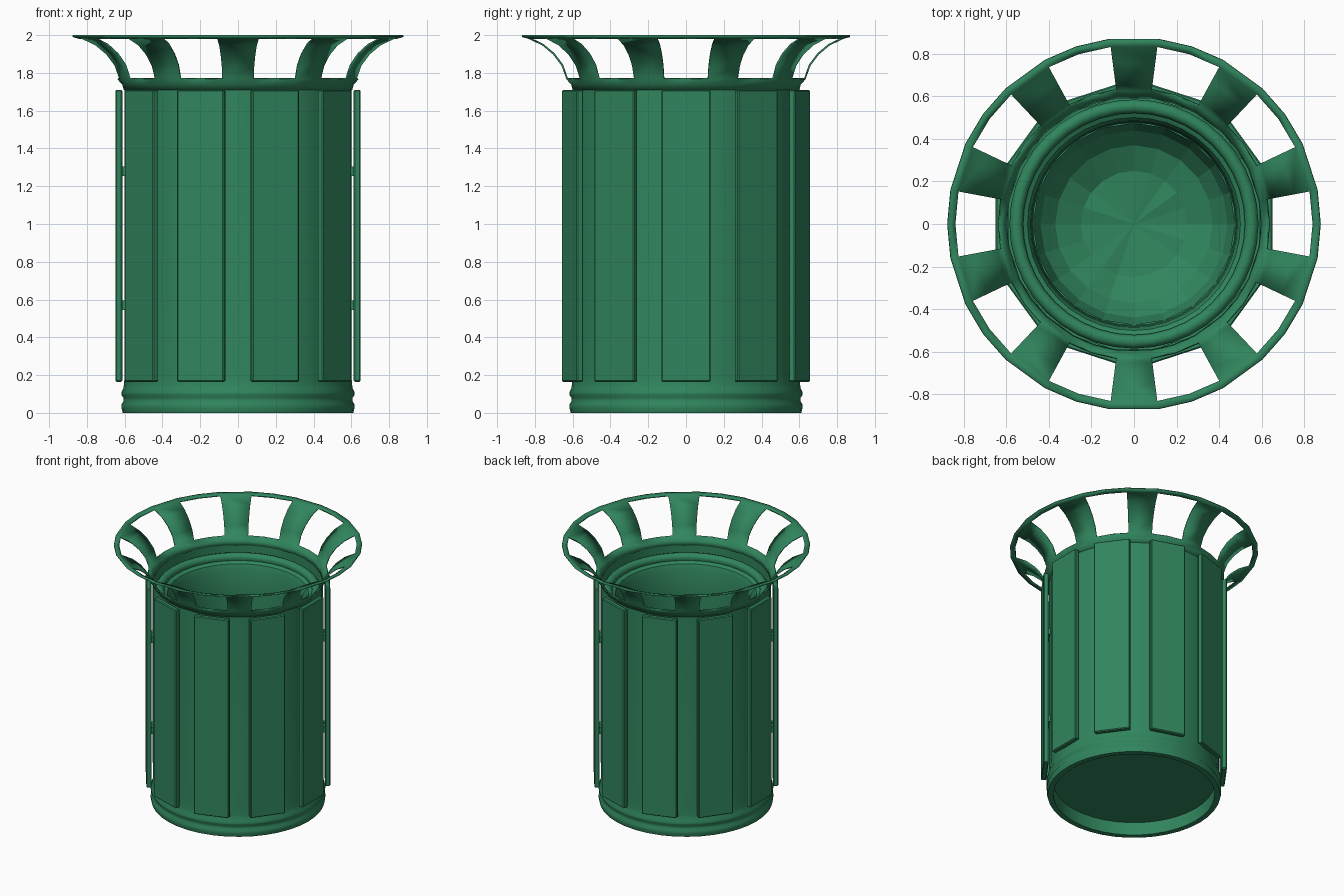
import bpy, bmesh, math, random
from mathutils import Matrix

if "Cube" in bpy.data.objects:
    bpy.data.objects.remove(bpy.data.objects["Cube"])

random.seed(4)
green = bpy.data.materials.new("green_paint")
green.diffuse_color = (0.03, 0.235, 0.11, 1)
green.use_nodes = True
green.node_tree.nodes["Principled BSDF"].inputs["Base Color"].default_value = green.diffuse_color


def finish(bm, name, smooth=True):
    bmesh.ops.recalc_face_normals(bm, faces=bm.faces[:])
    mesh = bpy.data.meshes.new(name)
    bm.to_mesh(mesh)
    bm.free()
    ob = bpy.data.objects.new(name, mesh)
    bpy.context.collection.objects.link(ob)
    mesh.materials.append(green)
    if smooth:
        bpy.ops.object.select_all(action='DESELECT')
        ob.select_set(True)
        bpy.context.view_layer.objects.active = ob
        bpy.ops.object.shade_smooth_by_angle(angle=math.radians(35))
    return ob


def lathe(name, profile, angles, keep=lambda row, col: True, smooth=True, jitter=0):
    """Revolve (radius, z) points through the given angles; keep() can leave openings."""
    bm = bmesh.new()
    rows = []
    for i, (r, z) in enumerate(profile):
        if r == 0:
            rows.append([bm.verts.new((0, 0, z))] * len(angles))
            continue
        amount = jitter if i else 0
        rows.append([bm.verts.new((r * math.cos(a), r * math.sin(a),
                                   z + random.uniform(-amount, amount))) for a in angles])
    n = len(angles)
    for i in range(len(rows) - 1):
        for j in range(n):
            if keep(i, j):
                k = (j + 1) % n
                quad = [rows[i][j], rows[i][k], rows[i + 1][k], rows[i + 1][j]]
                bm.faces.new(list(dict.fromkeys(quad)))
    loose = [v for v in bm.verts if not v.link_faces]
    bmesh.ops.delete(bm, geom=loose, context='VERTS')
    return finish(bm, name, smooth)


def blocks(name, size, centres, bevel=0):
    """Boxes repeated ten times around the axis."""
    bm = bmesh.new()
    for k in range(10):
        turn = Matrix.Rotation(math.radians(36 * k), 4, 'Z')
        for c in centres:
            bmesh.ops.create_cube(bm, size=1,
                matrix=turn @ Matrix.Translation(c) @ Matrix.Diagonal((*size, 1)))
    ob = finish(bm, name, False)
    if bevel:
        mod = ob.modifiers.new("soft_edge", 'BEVEL')
        mod.width, mod.segments = bevel, 1
    return ob


round40 = [2 * math.pi * i / 40 for i in range(40)]
# three columns per rib: both rib edges and the middle of the opening
rib_angles = [math.radians(18 + 36 * k + d) for k in range(10) for d in (-7.5, 7.5, 18)]

# flared crown: solid collar, ten curved ribs, thin outer rim
crown = lathe("flared_crown",
              [(0.600, 1.71), (0.608, 1.74), (0.635, 1.77), (0.66, 1.84),
               (0.705, 1.90), (0.765, 1.95), (0.84, 1.985), (0.876, 1.995)],
              rib_angles, keep=lambda row, col: row < 2 or row == 6 or col % 3 == 0)
solid = crown.modifiers.new("thickness", 'SOLIDIFY')
solid.thickness, solid.offset = 0.01, 0

# outer wall: two ridges at the foot, then straight up to the collar
lathe("outer_wall",
      [(0.57, 0.10), (0.57, 0), (0.61, 0), (0.617, 0.025), (0.617, 0.045), (0.607, 0.06),
       (0.607, 0.08), (0.617, 0.095), (0.617, 0.11), (0.607, 0.13), (0.603, 0.16),
       (0.600, 0.20), (0.600, 1.71)], round40)
lathe("base_floor", [(0.575, 0.10), (0, 0.10)], round40)

# flat vertical slats and the small brackets hidden behind them
blocks("slats", (0.037, 0.26, 1.545), [(0.631, 0, 0.937)], bevel=0.006)
blocks("slat_brackets", (0.03, 0.10, 0.05), [(0.602, 0, z) for z in (0.57, 1.28)])

# inner bin: rolled lip and inner wall
lip = [(0.553 + 0.032 * math.cos(a), 1.64 + 0.032 * math.sin(a))
       for a in [math.radians(d) for d in range(-60, 211, 30)]]
lathe("inner_bin", lip + [(0.50, 1.61), (0.485, 1.57), (0.48, 1.40), (0.475, 0.45)], round40)

# crumpled rounded bottom inside the bin
lathe("bin_bottom", [(0.475, 0.45), (0.44, 0.34), (0.37, 0.26), (0.25, 0.21), (0, 0.19)],
      [2 * math.pi * i / 20 for i in range(20)], smooth=False, jitter=0.012)
